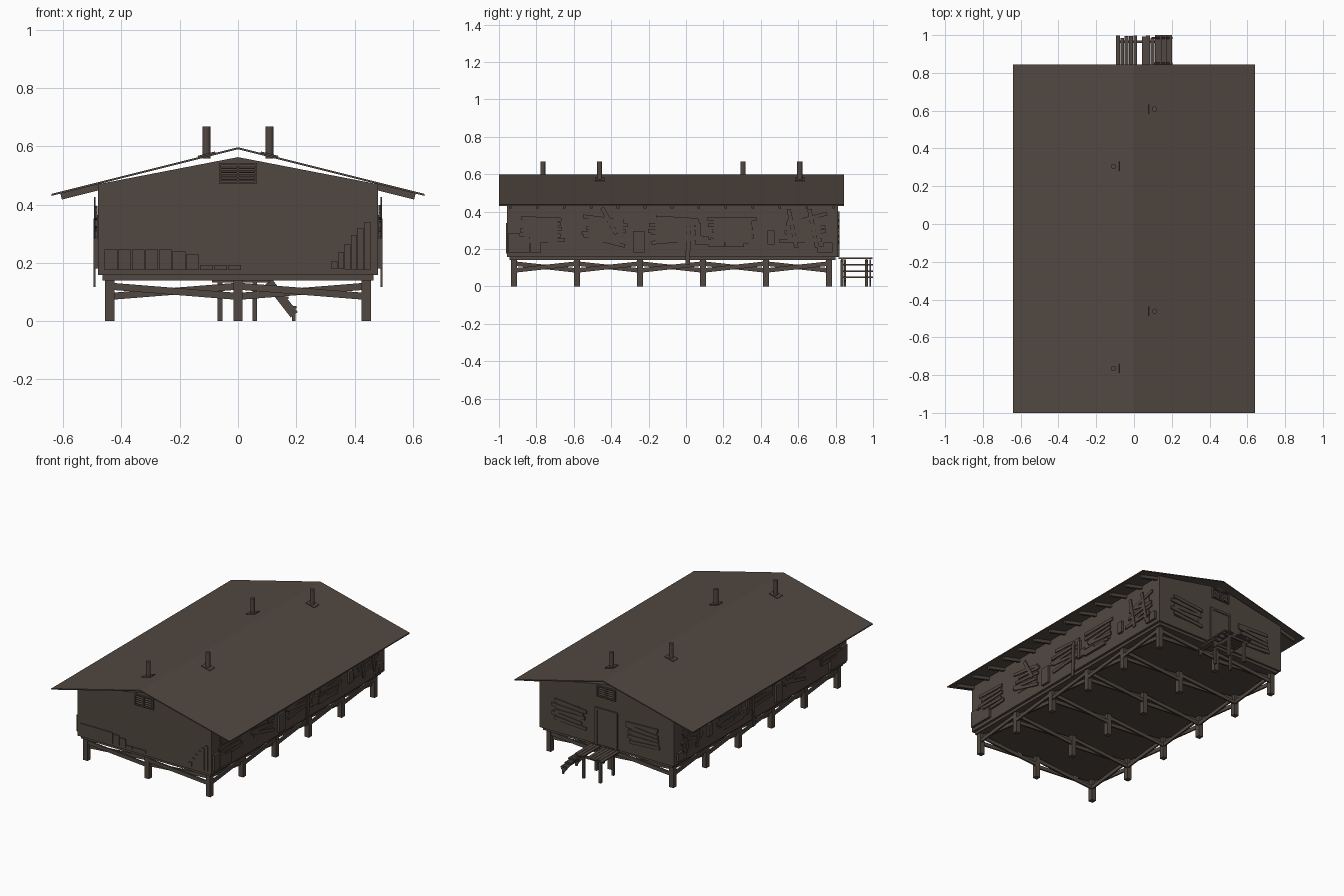
import bpy, bmesh, math, random
from mathutils import Matrix, Vector, Euler

if "Cube" in bpy.data.objects:
    bpy.data.objects.remove(bpy.data.objects["Cube"])

random.seed(4)
wood = bpy.data.materials.new("weathered brown wood")
wood.diffuse_color = (0.083, 0.064, 0.053, 1)
wood.use_nodes = True
wood.node_tree.nodes["Principled BSDF"].inputs["Base Color"].default_value = wood.diffuse_color


def finish(name, bm):
    bmesh.ops.recalc_face_normals(bm, faces=bm.faces)
    me = bpy.data.meshes.new(name)
    bm.to_mesh(me)
    bm.free()
    me.materials.append(wood)
    ob = bpy.data.objects.new(name, me)
    bpy.context.collection.objects.link(ob)
    return ob


def box(bm, c, s, rot=(0, 0, 0)):
    m = Matrix.Translation(c) @ Euler(rot).to_matrix().to_4x4() @ Matrix.Diagonal((*s, 1))
    bmesh.ops.create_cube(bm, size=1, matrix=m)


def span(bm, x0, x1, y0, y1, z0, z1):
    box(bm, ((x0 + x1) / 2, (y0 + y1) / 2, (z0 + z1) / 2), (x1 - x0, y1 - y0, z1 - z0))


def beam(bm, a, b, w, h):
    a, b = Vector(a), Vector(b)
    d = (b - a).normalized()
    side = Vector((0, 0, 1)).cross(d).normalized()
    up = d.cross(side)
    m = Matrix((d * (b - a).length, side * w, up * h)).transposed().to_4x4()
    m.translation = (a + b) / 2
    bmesh.ops.create_cube(bm, size=1, matrix=m)


def prism(name, pts, y0, y1):
    bm = bmesh.new()
    f = bm.faces.new([bm.verts.new((x, y0, z)) for x, z in pts])
    r = bmesh.ops.extrude_face_region(bm, geom=[f])
    bmesh.ops.translate(bm, vec=(0, y1 - y0, 0),
                        verts=[v for v in r["geom"] if isinstance(v, bmesh.types.BMVert)])
    return finish(name, bm)


def roof_z(x):
    return 0.597 - 0.25 * abs(x)


FRONT, BACK, SIDE = -0.957, 0.812, 0.481

# Body and roof sheet
prism("walls", [(-SIDE, .158), (SIDE, .158), (SIDE, .47), (0, .563), (-SIDE, .47)], FRONT, BACK)
prism("roof", [(-.64, .437), (0, .597), (.64, .437), (.64, .43), (0, .59), (-.64, .43)], -1, .845)

# Rafter tails under the eaves
bm = bmesh.new()
for i in range(13):
    y = -0.94 + i * 1.73 / 12
    for s in (-1, 1):
        beam(bm, (s * .47, y, roof_z(.47) - .017), (s * .607, y, roof_z(.607) - .017), .014, .022)
finish("rafter_tails", bm)

# Flue pipes with flashing plates
for i, (x, y) in enumerate([(.108, .608), (-.108, .305), (.108, -.462), (-.108, -.765)]):
    bm = bmesh.new()
    bmesh.ops.create_cone(bm, cap_ends=True, segments=12, radius1=.014, radius2=.014, depth=.11,
                          matrix=Matrix.Translation((x, y, .613)))
    box(bm, (x, y, roof_z(x) + .002), (.062, .05, .006), (0, math.copysign(math.atan(.25), x), 0))
    finish(f"flue_pipe_{i + 1}", bm)

# Floor frame, stilts and cross braces
bm = bmesh.new()
span(bm, -.465, .465, -.945, .80, .14, .16)
finish("floor_frame", bm)
xs = (-.44, 0, .44)
ys = [-.92 + i * .337 for i in range(6)]
bm = bmesh.new()
for x in xs:
    for y in ys:
        span(bm, x - .016, x + .016, y - .016, y + .016, 0, .141)
finish("stilts", bm)
bm = bmesh.new()
for y in ys:
    for x0, x1 in zip(xs, xs[1:]):
        beam(bm, (x0, y - .009, .12), (x1, y - .009, .085), .01, .024)
        beam(bm, (x0, y + .009, .085), (x1, y + .009, .12), .01, .024)
for x in (-.44, .44):
    for y0, y1 in zip(ys, ys[1:]):
        beam(bm, (x - .009, y0, .122), (x - .009, y1, .085), .01, .024)
        beam(bm, (x + .009, y0, .085), (x + .009, y1, .122), .01, .024)
finish("cross_braces", bm)

# Boarded windows on the long walls: centre y, width, tilt spread
bm = bmesh.new()
for cy, w, tilt in [(-.78, .23, .06), (-.43, .23, .28), (-.06, .26, .1), (.25, .25, .08), (.63, .22, .3)]:
    for s in (-1, 1):
        span(bm, s * SIDE - .003, s * SIDE + .003, cy - w * .4, cy + w * .4, .235, .365)
        for k in range(5):
            box(bm, (s * (SIDE + .005), cy + random.uniform(-.02, .02), .245 + k * .029),
                (.008, w * random.uniform(.8, 1.05), .02), (random.uniform(-tilt, tilt), 0, 0))
        if tilt > .29:
            for dy in (-.06, .05):
                box(bm, (s * (SIDE + .011), cy + dy, .31), (.006, .022, .21), (.2, 0, 0))
for s in (-1, 1):
    box(bm, (s * (SIDE + .011), .012, .235), (.007, .024, .235), (-.03, 0, 0))
    box(bm, (s * (SIDE + .011), -.41, .35), (.006, .022, .16), (.5, 0, 0))
finish("side_window_boards", bm)

# Patch panels low on the long walls: y0, y1, z0, z1
bm = bmesh.new()
panels = [(-.95, -.89, .18, .285), (-.89, -.835, .18, .27), (-.835, -.775, .18, .25),
          (-.285, -.22, .18, .295), (.05, .08, .22, .34), (.08, .12, .22, .27),
          (.12, .21, .21, .25), (.21, .31, .21, .235), (.435, .475, .225, .3),
          (.70, .735, .18, .215), (.735, .785, .18, .235)]
for y0, y1, z0, z1 in panels:
    for s in (-1, 1):
        x = s * (SIDE + .006)
        span(bm, x - .009, x + .009, y0 + .001, y1 - .001, z0, z1)
finish("side_patch_panels", bm)

# Stepped patch panels on the front wall
bm = bmesh.new()
for i, z in enumerate([.246, .246, .246, .246, .246, .239, .228]):
    x = -.458 + i * .0467
    span(bm, x, x + .044, FRONT - .006, FRONT + .004, .175, z)
for i in range(3):
    x = -.131 + i * .048
    span(bm, x, x + .046, FRONT - .006, FRONT + .004, .175, .192)
for i, z in enumerate([.205, .235, .265, .295, .32, .34]):
    x = .32 + i * .0225
    span(bm, x, x + .0215, FRONT - .006, FRONT + .004, .18 - .001 * i, z)
finish("front_patch_panels", bm)

# Louvred gable vents, front and back
for name, y, d in (("front_vent", FRONT, -1), ("back_vent", BACK, 1)):
    bm = bmesh.new()
    for x in (-.062, 0, .062):
        box(bm, (x, y + d * .004, .507), (.008, .012, .066))
    for z in (.475, .539):
        box(bm, (0, y + d * .004, z), (.132, .012, .007))
    for k in range(4):
        box(bm, (0, y + d * .003, .487 + k * .013), (.12, .01, .003), (d * -.6, 0, 0))
    finish(name, bm)

# Back door with frame
bm = bmesh.new()
span(bm, -.065, .065, BACK - .01, BACK + .004, .16, .385)
for x in (-.072, .072):
    span(bm, x - .008, x + .008, BACK - .01, BACK + .01, .158, .40)
span(bm, -.08, .08, BACK - .01, BACK + .01, .385, .40)
finish("back_door", bm)

# Boarded back windows
bm = bmesh.new()
for cx in (-.27, .27):
    span(bm, cx - .09, cx + .09, BACK - .003, BACK + .003, .235, .365)
    for k in range(5):
        box(bm, (cx + random.uniform(-.015, .015), BACK + .005, .245 + k * .028),
            (.22 * random.uniform(.85, 1.05), .008, .021), (0, random.uniform(-.1, .1), 0))
finish("back_window_boards", bm)

# Landing deck behind the door
bm = bmesh.new()
for i in range(9):
    x = -.095 + i * .0228
    if i != 5:
        span(bm, x, x + .0205, .815, .99 + random.uniform(-.008, .01), .147, .155)
for y in (.835, .965):
    beam(bm, (-.09, y, .14), (.11, y, .14), .012, .014)
    for x in (-.062, .058):
        span(bm, x - .008, x + .008, y - .008, y + .008, 0, .14)
finish("landing_deck", bm)

# Steps down to the side of the landing
bm = bmesh.new()
for y in (.85, .985):
    beam(bm, (.105, y, .135), (.193, y, .022), .01, .03)
    span(bm, .185, .197, y - .005, y + .005, 0, .05)
for x, z in ((.13, .115), (.155, .08), (.182, .048)):
    span(bm, x - .018, x + .018, .84, 1.0, z - .004, z + .004)
finish("steps", bm)
